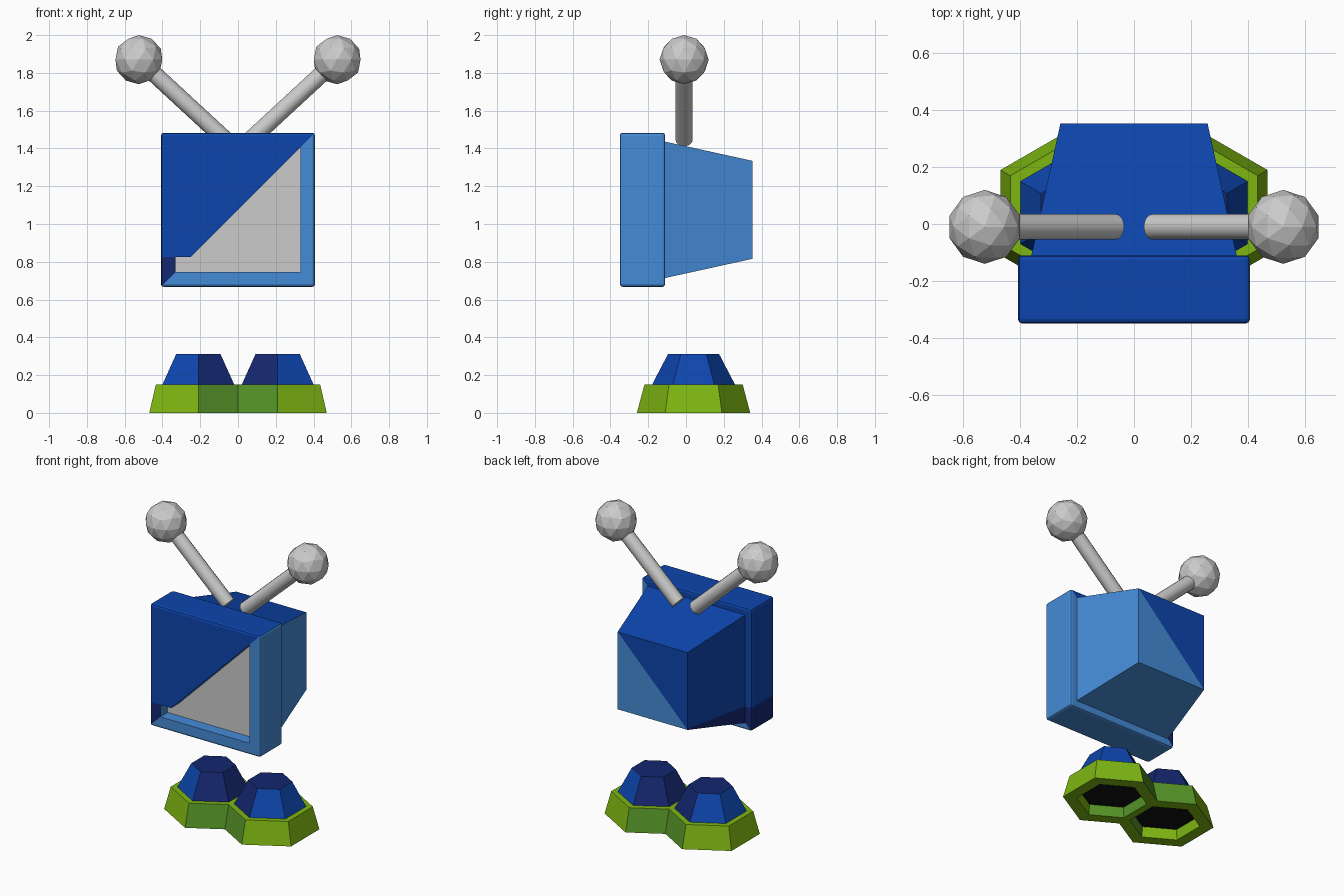
import bpy, bmesh, math
from mathutils import Vector

if "Cube" in bpy.data.objects:
    bpy.data.objects.remove(bpy.data.objects["Cube"])

def material(name, rgb):
    m = bpy.data.materials.new(name)
    m.diffuse_color = (*rgb, 1)
    m.use_nodes = True
    m.node_tree.nodes["Principled BSDF"].inputs["Base Color"].default_value = m.diffuse_color
    return m

LIGHT = material("light blue", (0.06, 0.26, 0.68))
DARK = material("royal blue", (0.004, 0.06, 0.42))
NAVY = material("navy", (0.007, 0.02, 0.16))
GREY = material("grey", (0.60, 0.60, 0.60))
LIME = material("lime", (0.21, 0.47, 0.006))
GREEN = material("leaf green", (0.09, 0.29, 0.02))
BLACK = material("black", (0.005, 0.005, 0.005))

CZ = 1.075      # height of the head centre
NAVY_Z = 0.825  # below this the left side turns navy

def finish(bm, name, mats, smooth=False):
    bmesh.ops.recalc_face_normals(bm, faces=bm.faces)
    me = bpy.data.meshes.new(name)
    bm.to_mesh(me)
    bm.free()
    ob = bpy.data.objects.new(name, me)
    bpy.context.collection.objects.link(ob)
    for m in mats:
        me.materials.append(m)
    for p in me.polygons:
        p.use_smooth = False
    if smooth:
        bpy.context.view_layer.objects.active = ob
        ob.select_set(True)
        bpy.ops.object.shade_smooth_by_angle(angle=math.radians(35))
        ob.select_set(False)
    return ob

def loft(bm, rings):
    """Join rings of points with quads and cap both ends."""
    vs = [[bm.verts.new(p) for p in r] for r in rings]
    n = len(vs[0])
    for a, b in zip(vs, vs[1:]):
        for i in range(n):
            j = (i + 1) % n
            bm.faces.new((a[i], a[j], b[j], b[i]))
    bm.faces.new(vs[0][::-1])
    bm.faces.new(vs[-1])

def square(h, y):
    return [(-h, y, CZ - h), (h, y, CZ - h), (h, y, CZ + h), (-h, y, CZ + h)]

def paint_head(bm):
    """Split along the diagonal and the navy line, then colour by side."""
    for co, no in (((0, 0, CZ), (-1, 0, 1)), ((0, 0, NAVY_Z), (0, 0, 1))):
        bmesh.ops.bisect_plane(bm, geom=bm.verts[:] + bm.edges[:] + bm.faces[:],
                               plane_co=co, plane_no=no, dist=1e-5)
    for f in bm.faces:
        c = f.calc_center_median()
        if c.z - CZ > c.x:
            f.material_index = 2 if c.z < NAVY_Z else 1

# Screen opening: the lower right part of the front
OPENING = [(-0.33, 0.745), (0.33, 0.745), (0.33, CZ + 0.33),
           (NAVY_Z - CZ, NAVY_Z), (-0.33, NAVY_Z)]

def opening_prism(y0, y1):
    bm = bmesh.new()
    loft(bm, [[(x, y, z) for x, z in OPENING] for y in (y0, y1)])
    return bm

# Front housing with softened edges
bm = bmesh.new()
loft(bm, [square(0.408, -0.35), square(0.408, -0.11)])
bmesh.ops.bevel(bm, geom=bm.edges[:], offset=0.015, segments=2, profile=0.5,
                affect='EDGES')
paint_head(bm)
housing = finish(bm, "head_front_housing", [LIGHT, DARK, NAVY])

# Recess for the screen
cutter = finish(opening_prism(-0.5, -0.265), "screen_cutter", [LIGHT])
cutter.hide_render = True
cutter.hide_viewport = True
cutter.display_type = 'WIRE'
cut = housing.modifiers.new("screen_recess", 'BOOLEAN')
cut.operation = 'DIFFERENCE'
cut.solver = 'EXACT'
cut.object = cutter
finish(opening_prism(-0.272, -0.264), "screen", [GREY])

# Tapered back of the head
bm = bmesh.new()
loft(bm, [square(0.362, -0.115), square(0.259, 0.353)])
paint_head(bm)
finish(bm, "head_back", [LIGHT, DARK, NAVY])

# Antennae
for side, s in (("left", -1), ("right", 1)):
    tip = Vector((s * 0.525, -0.01, 1.87))
    root = Vector((s * 0.065, -0.01, 1.445))
    d = tip - root
    bm = bmesh.new()
    bmesh.ops.create_cone(bm, cap_ends=True, segments=16, radius1=0.045,
                          radius2=0.045, depth=d.length)
    bmesh.ops.rotate(bm, verts=bm.verts, matrix=d.to_track_quat('Z', 'Y').to_matrix())
    bmesh.ops.translate(bm, verts=bm.verts, vec=(tip + root) / 2)
    finish(bm, side + "_antenna_rod", [GREY], smooth=True)
    bm = bmesh.new()
    bmesh.ops.create_icosphere(bm, subdivisions=2, radius=0.13)
    bmesh.ops.translate(bm, verts=bm.verts, vec=tip)
    finish(bm, side + "_antenna_ball", [GREY])

# Feet: six-sided, mirrored across x = 0
FX, FY = 0.21, 0.04

def hexagon(r, z):
    return [(FX + r * math.sin(k * math.pi / 3), FY + r * math.cos(k * math.pi / 3), z)
            for k in range(6)]

def mirrored(ob):
    mod = ob.modifiers.new("mirror", 'MIRROR')
    mod.use_axis = (True, False, False)
    mod.use_mirror_merge = True

# Green soles, hollow underneath
bm = bmesh.new()
loft(bm, [hexagon(0.21, 0.07), hexagon(0.215, 0), hexagon(0.30, 0),
          hexagon(0.26, 0.15), hexagon(0.21, 0.15)])
bm.normal_update()
for f in bm.faces:
    c = f.calc_center_median()
    if len(f.verts) == 6 and c.z < 0.1:
        f.material_index = 2
    elif abs(f.normal.z) < 0.9 and c.x < FX - 0.01:
        f.material_index = 1
bmesh.ops.recalc_face_normals(bm, faces=bm.faces)
bmesh.ops.bisect_plane(bm, geom=bm.verts[:] + bm.edges[:] + bm.faces[:],
                       plane_co=(0, 0, 0), plane_no=(1, 0, 0), clear_inner=True)
mirrored(finish(bm, "foot_soles", [LIME, GREEN, BLACK]))

# Blue foot tops
bm = bmesh.new()
loft(bm, [hexagon(0.22, 0.149), hexagon(0.135, 0.312)])
for f in bm.faces:
    c = f.calc_center_median()
    if len(f.verts) == 6 or c.x < FX - 0.01:
        f.material_index = 1
mirrored(finish(bm, "foot_tops", [DARK, NAVY]))
